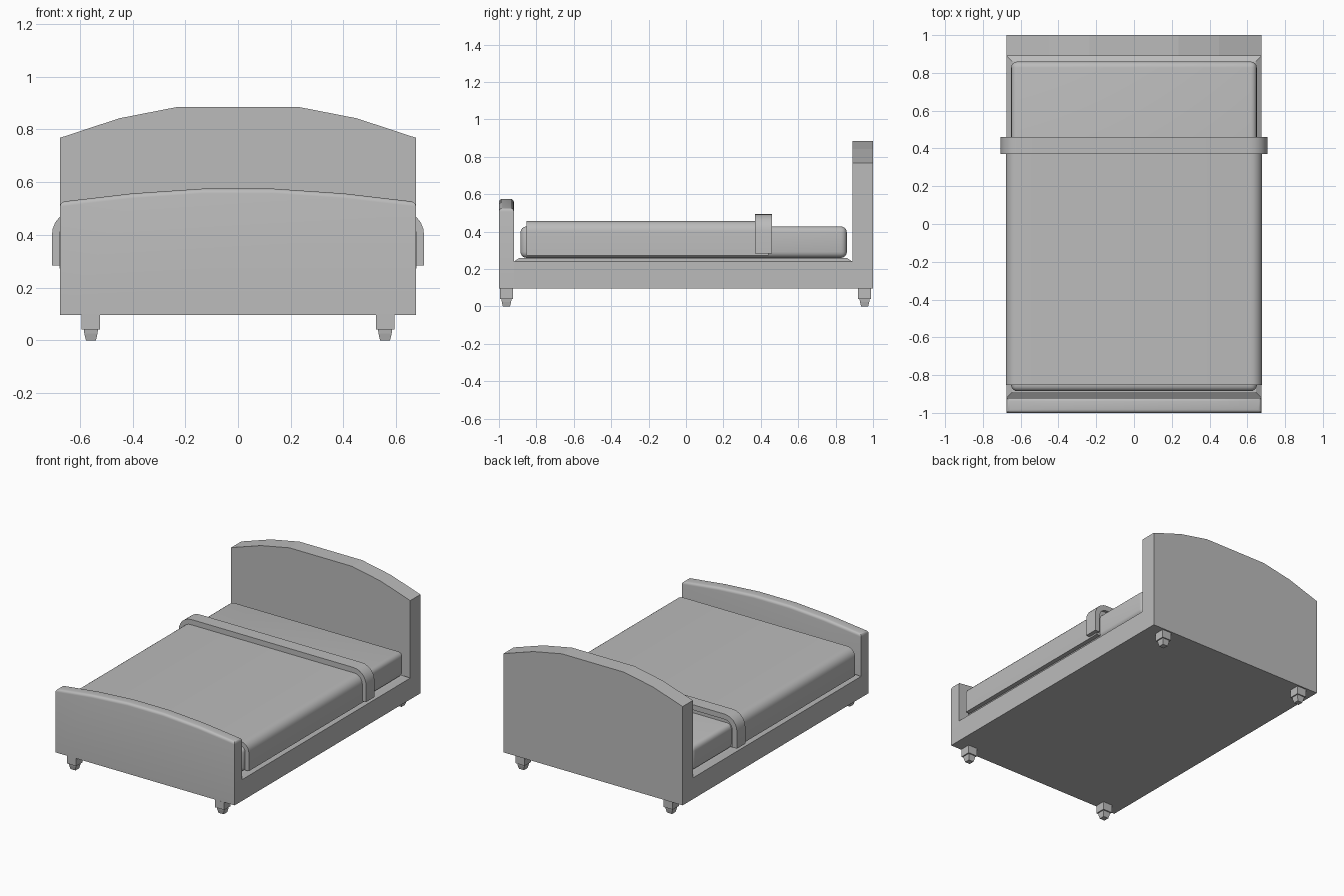
import bpy
import bmesh
import math
from mathutils import Vector

if "Cube" in bpy.data.objects:
    bpy.data.objects.remove(bpy.data.objects["Cube"], do_unlink=True)

grey = bpy.data.materials.new("plain_grey")
grey.use_nodes = True
COLOUR = (0.5, 0.5, 0.5, 1)
grey.diffuse_color = COLOUR
grey.node_tree.nodes["Principled BSDF"].inputs["Base Color"].default_value = COLOUR


def finish(name, bm, smooth=False):
    bmesh.ops.recalc_face_normals(bm, faces=bm.faces[:])
    mesh = bpy.data.meshes.new(name)
    bm.to_mesh(mesh)
    bm.free()
    mesh.materials.append(grey)
    obj = bpy.data.objects.new(name, mesh)
    bpy.context.collection.objects.link(obj)
    if smooth:
        bpy.ops.object.select_all(action="DESELECT")
        obj.select_set(True)
        bpy.context.view_layer.objects.active = obj
        bpy.ops.object.shade_smooth_by_angle(angle=math.radians(35))
    return obj


def box(low, high):
    """Box between two corners."""
    bm = bmesh.new()
    bmesh.ops.create_cube(bm, size=1)
    low, high = Vector(low), Vector(high)
    for v in bm.verts:
        v.co = (low + high) / 2 + v.co * (high - low)
    return bm


def extrude_y(profile, y0, y1):
    """Sweep an x-z outline along y."""
    bm = bmesh.new()
    face = bm.faces.new([bm.verts.new((x, y0, z)) for x, z in profile])
    new = bmesh.ops.extrude_face_region(bm, geom=[face], use_keep_orig=True)["geom"]
    for v in new:
        if isinstance(v, bmesh.types.BMVert):
            v.co.y = y1
    return bm


def mirrored(half):
    """Complete a right-to-left outline from its +x half."""
    return half + [(-x, z) for x, z in reversed(half)]


def stacked_square(levels, cx=0, cy=0):
    """Closed loft through rectangles (x half, y low, y high, z)."""
    bm = bmesh.new()
    rings = [[bm.verts.new((cx + x, cy + y, z))
              for x, y in ((-hx, y0), (hx, y0), (hx, y1), (-hx, y1))]
             for hx, y0, y1, z in levels]
    bm.faces.new(rings[0])
    bm.faces.new(rings[-1])
    for a, b in zip(rings, rings[1:]):
        for i in range(4):
            j = (i + 1) % 4
            bm.faces.new((a[i], a[j], b[j], b[i]))
    return bm


def arch(half_width, bottom, top, radius, steps=6):
    """+x half of a rounded arch, from the hem up."""
    points = [(half_width, bottom)]
    for i in range(steps + 1):
        a = math.pi / 2 * i / steps
        points.append((half_width - radius + radius * math.cos(a),
                       top - radius + radius * math.sin(a)))
    return points


def draped(name, y0, y1, width, bottom, top, radius, thick):
    """Cloth of even thickness hanging over both sides."""
    outer = mirrored(arch(width, bottom, top, radius))
    inner = mirrored(arch(width - thick, bottom, top - thick, radius - thick))
    return finish(name, extrude_y(outer + inner[::-1], y0, y1), True)


W = 0.675
FOOT_Y, HEAD_Y, BASE_Z = -0.92, 0.89, 0.095

# Frame with a sloped lip under the mattress
finish("bed_frame", stacked_square([
    (W, FOOT_Y, HEAD_Y, BASE_Z),
    (W, FOOT_Y, HEAD_Y, 0.24),
    (0.645, -0.89, 0.86, 0.26)]))

# Headboard with a faceted crown
finish("headboard", extrude_y(
    mirrored([(W, BASE_Z), (W, 0.768), (0.45, 0.842), (0.235, 0.884)]), HEAD_Y, 1))

# Footboard with a softened top edge
foot = extrude_y(
    mirrored([(W, BASE_Z), (W, 0.525), (0.4, 0.557), (0.135, 0.575)]), -1, FOOT_Y)
rim = [e for e in foot.edges
       if all(v.co.z > 0.5 for v in e.verts)
       and abs(e.verts[0].co.y - e.verts[1].co.y) < 0.001]
rim += [e for e in foot.edges
        if all(v.co.z > 0.5 and abs(v.co.x) > W - 0.01 for v in e.verts) and e not in rim]
bmesh.ops.bevel(foot, geom=rim, offset=0.018, segments=4, profile=0.5, affect="EDGES")
finish("footboard", foot, True)

# Mattress with rounded edges
mattress = box((-0.65, -0.885, 0.26), (0.65, 0.86, 0.428))
bmesh.ops.bevel(mattress, geom=mattress.edges[:], offset=0.032, segments=4,
                profile=0.5, affect="EDGES")
finish("mattress", mattress, True)

# Blanket and its folded band
draped("blanket", -0.852, 0.44, 0.678, 0.272, 0.458, 0.06, 0.03)
draped("blanket_fold", 0.37, 0.46, 0.706, 0.283, 0.494, 0.095, 0.036)

# Stepped square feet
for side, sx in (("left", 1), ("right", -1)):
    for end, y in (("front", -0.96), ("back", 0.955)):
        levels = [(h, -h, h, z) for h, z in (
            (0.019, 0), (0.025, 0.025), (0.027, 0.04), (0.035, 0.04), (0.035, BASE_Z))]
        finish(f"{end}_{side}_foot", stacked_square(levels, sx * 0.558, y))
